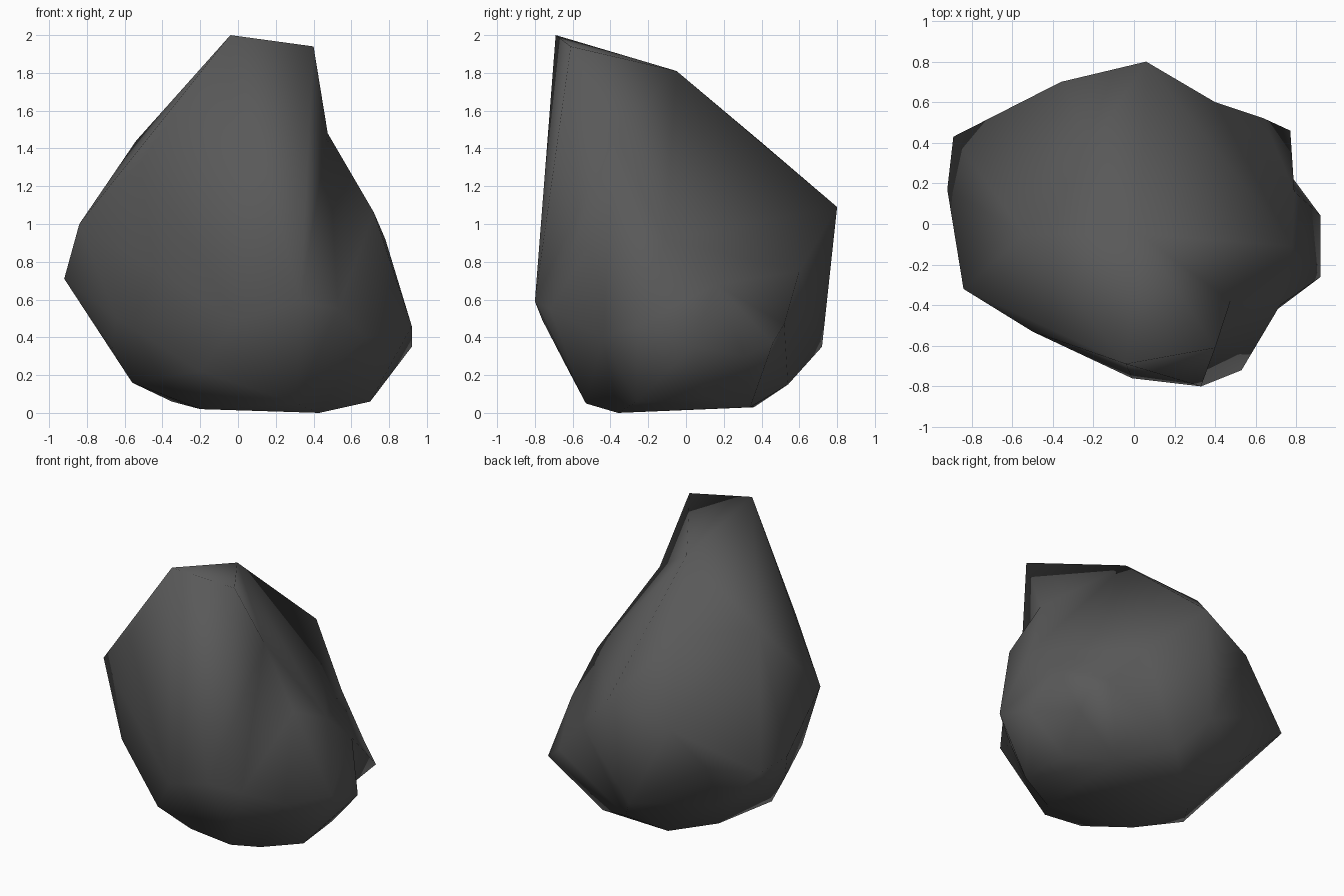
import bpy, bmesh
from mathutils import Vector

if "Cube" in bpy.data.objects:
    bpy.data.objects.remove(bpy.data.objects["Cube"])

# Corner points of the boulder, grouped from the foot up to the peak
levels = {
    "foot": [(.43, -.36, 0), (.7, -.26, .06), (.68, .1, .08), (.42, .34, .03), (-.11, .36, .03),
             (-.35, .13, .06), (-.56, -.17, .16), (-.2, -.25, .02), (0, -.53, .08), (.31, -.53, .05)],
    "lower": [(.92, .04, .35), (.92, -.26, .46), (-.2, -.62, .22), (-.64, -.4, .5),
              (-.67, -.16, .36), (-.55, .4, .35), (-.05, .72, .35), (.1, .54, .15), (.77, .46, .37)],
    "middle": [(.33, -.8, .59), (.53, -.72, .55), (-.01, -.76, .49), (-.92, .17, .71), (-.89, .43, .68),
               (.06, .8, 1.09), (.78, -.11, .92), (.72, -.4, 1.06), (-.84, -.32, 1)],
    "peak": [(-.5, -.53, 1.34), (-.54, -.05, 1.44), (-.21, .39, 1.44),
             (.03, -.05, 1.81), (.4, -.61, 1.94), (-.04, -.69, 2)],
    # Points sitting in hollows: their creases are kept
    "hollow": [(.68, -.44, .4), (.64, .52, .47), (.72, .31, .3), (-.51, .49, .63), (-.36, .7, .95),
               (.4, .6, .75), (.79, .16, .68), (.475, -.38, 1.48)],
}
points = [Vector(p) for ring in levels.values() for p in ring]
first_hollow = len(points) - len(levels["hollow"])
centre = Vector((0, -.08, .8))

# Skin the points: wrap them on a sphere, then move each one to its real place
bm = bmesh.new()
home = bm.verts.layers.int.new("home")
for i, p in enumerate(points):
    v = bm.verts.new((p - centre).normalized())
    v[home] = i
bmesh.ops.convex_hull(bm, input=bm.verts[:])
bmesh.ops.triangulate(bm, faces=bm.faces[:])
for v in bm.verts:
    v.co = points[v[home]]
bmesh.ops.recalc_face_normals(bm, faces=bm.faces[:])


def side(c, d, p):
    return (c - centre).cross(d - centre).dot(p - centre)


# Turn inward creases into outward ridges, except at the hollows
for _ in range(8):
    for e in list(bm.edges):
        if not e.is_valid or len(e.link_faces) != 2 or e.is_convex:
            continue
        a, b = e.verts
        if max(a[home], b[home]) >= first_hollow:
            continue
        c, d = [next(v for v in f.verts if v not in (a, b)) for f in e.link_faces]
        if side(c.co, d.co, a.co) * side(c.co, d.co, b.co) < -1e-5:
            bmesh.utils.edge_rotate(e, True)
    bm.normal_update()
bmesh.ops.recalc_face_normals(bm, faces=bm.faces[:])
for f in bm.faces:
    f.smooth = True

mesh = bpy.data.meshes.new("boulder")
bm.to_mesh(mesh)
bm.free()
boulder = bpy.data.objects.new("boulder", mesh)
bpy.context.collection.objects.link(boulder)

# Dark stone
stone = bpy.data.materials.new("dark_stone")
stone.diffuse_color = (.1, .1, .1, 1)
stone.use_nodes = True
stone.node_tree.nodes["Principled BSDF"].inputs["Base Color"].default_value = stone.diffuse_color
mesh.materials.append(stone)
